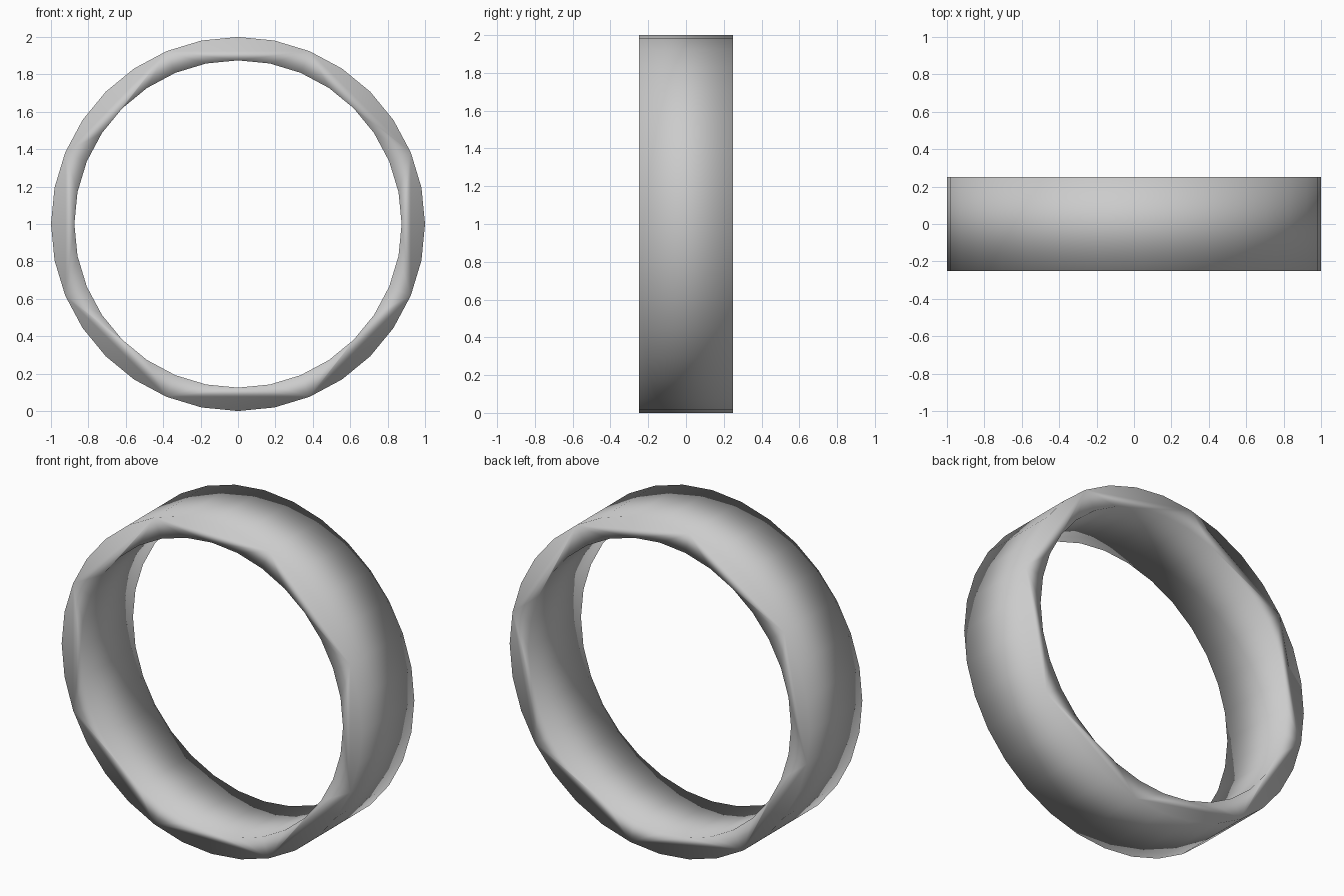
import bpy
from math import pi

if "Cube" in bpy.data.objects:
    bpy.data.objects.remove(bpy.data.objects["Cube"])

SIDES = 32


def cylinder(name, radius, depth):
    # Cylinder lying along y, smooth shaded all over
    bpy.ops.mesh.primitive_cylinder_add(vertices=SIDES, radius=radius, depth=depth,
                                        location=(0, 0, 1), rotation=(pi / 2, 0, 0))
    obj = bpy.context.object
    obj.name = name
    bpy.ops.object.shade_smooth()
    return obj


# Outer band and the hole through it
ring = cylinder("ring_band", 1.0, 0.5)
hole = cylinder("hole_cutter", 0.875, 1.0)
hole.hide_render = True
hole.display_type = 'WIRE'

cut = ring.modifiers.new("hole", 'BOOLEAN')
cut.operation = 'DIFFERENCE'
cut.solver = 'EXACT'
cut.object = hole
